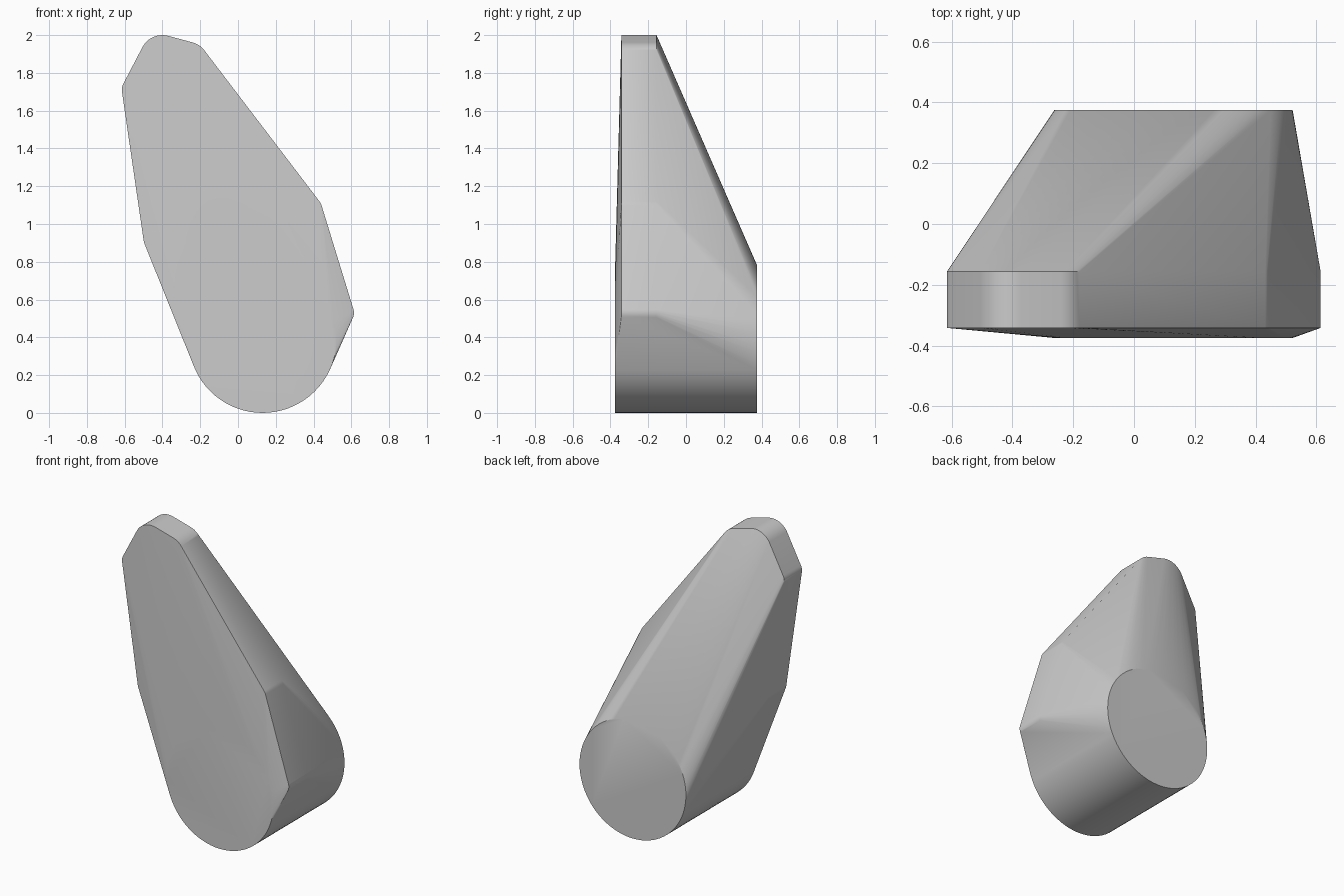
import bpy, bmesh, math

cube = bpy.data.objects.get("Cube")
if cube:
    bpy.data.objects.remove(cube, do_unlink=True)

grey = bpy.data.materials.new("light grey")
grey.use_nodes = True
colour = (0.6, 0.6, 0.6, 1)
grey.diffuse_color = colour
grey.node_tree.nodes["Principled BSDF"].inputs["Base Color"].default_value = colour


def add_rod(bm, x, z, r, y0, y1, n):
    """Points of a round rod lying along y."""
    for i in range(n):
        a = math.tau * i / n
        for y in (y0, y1):
            bm.verts.new((x + r * math.cos(a), y, z + r * math.sin(a)))


bm = bmesh.new()

# Thick round boss at the base
add_rod(bm, 0.13, 0.392, 0.392, -0.375, 0.375, 72)

# Rounded corners of the thin plate: x, z, radius
corners = [
    (-0.40, 1.88, 0.12), (-0.27, 1.85, 0.115), (0.38, 1.08, 0.065),
    (0.55, 0.53, 0.064), (-0.545, 1.71, 0.07), (-0.435, 0.92, 0.065),
]
for x, z, r in corners:
    add_rod(bm, x, z, r, -0.342, -0.156, 48)

# Skin stretched over boss and plate
hull = bmesh.ops.convex_hull(bm, input=bm.verts)
inside = {g for g in hull["geom_interior"] + hull["geom_unused"]
          if isinstance(g, bmesh.types.BMVert)}
bmesh.ops.delete(bm, geom=list(inside), context='VERTS')
bmesh.ops.dissolve_limit(bm, angle_limit=math.radians(0.1),
                         verts=bm.verts, edges=bm.edges)
bmesh.ops.recalc_face_normals(bm, faces=bm.faces)

mesh = bpy.data.meshes.new("tapered_body")
bm.to_mesh(mesh)
bm.free()
mesh.materials.append(grey)
body = bpy.data.objects.new("tapered_body", mesh)
bpy.context.collection.objects.link(body)

bpy.context.view_layer.objects.active = body
body.select_set(True)
bpy.ops.object.shade_smooth_by_angle(angle=math.radians(30))
